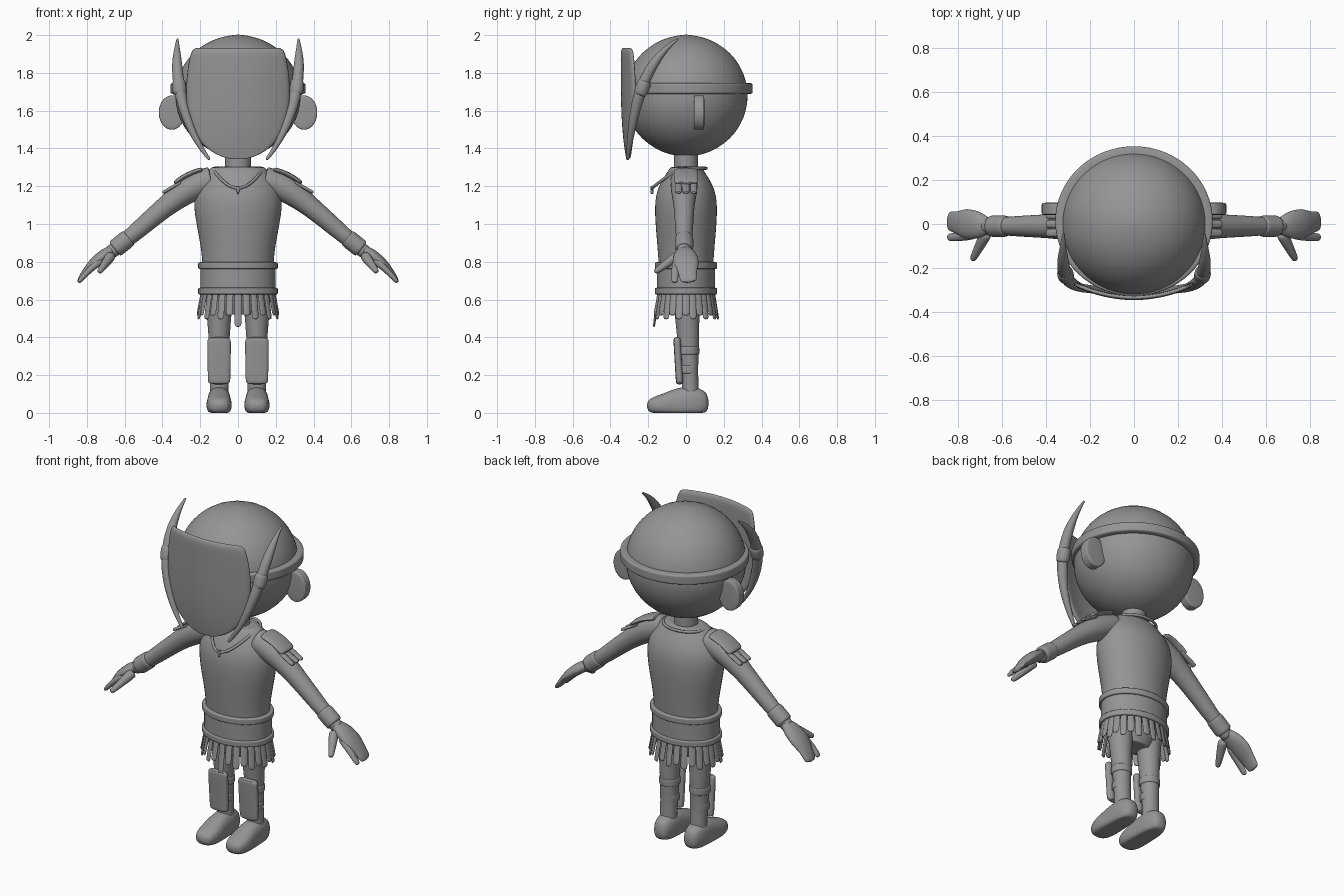
import bpy, bmesh, math
from mathutils import Vector

cube = bpy.data.objects.get("Cube")
if cube:
    bpy.data.objects.remove(cube, do_unlink=True)

grey = bpy.data.materials.new("plain grey")
grey.use_nodes = True
colour = (.3, .3, .3, 1)
grey.diffuse_color = colour
grey.node_tree.nodes["Principled BSDF"].inputs["Base Color"].default_value = colour

X_AXIS, Y_AXIS, Z_AXIS = Vector((1, 0, 0)), Vector((0, 1, 0)), Vector((0, 0, 1))


def finish(name, mesh_builder, mirrored=False, thickness=0):
    """Turn a bmesh into a smoothly shaded object."""
    bmesh.ops.recalc_face_normals(mesh_builder, faces=mesh_builder.faces)
    mesh = bpy.data.meshes.new(name)
    mesh_builder.to_mesh(mesh)
    mesh_builder.free()
    mesh.materials.append(grey)
    part = bpy.data.objects.new(name, mesh)
    bpy.context.collection.objects.link(part)
    if thickness:
        solid = part.modifiers.new("thickness", "SOLIDIFY")
        solid.thickness, solid.offset = thickness, 0
    part.modifiers.new("rounding", "SUBSURF").levels = 1
    part.modifiers["rounding"].render_levels = 1
    if mirrored:
        part.modifiers.new("other side", "MIRROR").use_mirror_merge = False
    bpy.ops.object.select_all(action="DESELECT")
    part.select_set(True)
    bpy.context.view_layer.objects.active = part
    bpy.ops.object.shade_smooth_by_angle(angle=math.radians(50))


def bezier(*controls):
    """Path through any number of control points."""
    def path(t):
        points = [Vector(point) for point in controls]
        while len(points) > 1:
            points = [a.lerp(b, t) for a, b in zip(points, points[1:])]
        return points[0]
    return path


def blend(stops, t):
    """Value at t from one number or from evenly spaced stops."""
    if not isinstance(stops, tuple):
        return stops
    place = t * (len(stops) - 1)
    index = min(int(place), len(stops) - 2)
    return stops[index] + (stops[index + 1] - stops[index]) * (place - index)


def sweep(name, path, width, depth=None, side=X_AXIS, blunt=0, square=1,
          steps=12, sides=16, mirrored=False):
    """Loft ovals along a path; blunt rounds the ends, square flattens the ovals."""
    builder = bmesh.new()
    rings = []
    for step in range(steps + 1):
        t = (1 - math.cos(math.pi * step / steps)) / 2
        forward = (path(t + .01) - path(t - .01)).normalized()
        across = (side - forward * side.dot(forward)).normalized()
        outward = forward.cross(across)
        fullness = 1
        if blunt:
            fullness = max(.02, (1 - abs(2 * t - 1) ** blunt) ** (1 / blunt))
        half_width = blend(width, t) * fullness
        half_depth = blend(width if depth is None else depth, t) * fullness
        ring = []
        for corner in range(sides):
            angle = math.tau * corner / sides
            u, v = (math.copysign(abs(f) ** square, f) for f in (math.cos(angle), math.sin(angle)))
            spot = path(t) + across * half_width * u + outward * half_depth * v
            spot.z = max(spot.z, 0)
            ring.append(builder.verts.new(spot))
        rings.append(ring)
    for lower, upper in zip(rings, rings[1:]):
        for corner in range(sides):
            following = (corner + 1) % sides
            builder.faces.new((lower[corner], lower[following], upper[following], upper[corner]))
    builder.faces.new(rings[0])
    builder.faces.new(rings[-1])
    finish(name, builder, mirrored)


def upright(name, bottom, top, width, depth=None, x=0, y=0, **options):
    """Vertical sweep."""
    sweep(name, bezier((x, y, bottom), (x, y, top)), width, depth, **options)


def pair(name, path, width, depth=None, **options):
    """Sweep on the left, mirrored to the right."""
    sweep(name, path, width, depth, mirrored=True, **options)


# Head, headband and neck
upright("head", 1.355, 2.003, .338, .332, blunt=2, sides=32)
upright("headband", 1.685, 1.75, .36, .342, y=.013, blunt=12, sides=32)
upright("neck", 1.22, 1.42, .07, .065)

# Curved face mask: wide at the brow, narrowing to the chin
builder = bmesh.new()
rows, columns = 14, 12
grid = []
for row in range(rows + 1):
    t = math.sin(math.pi / 2 * row / rows)
    half_width = .285 * (1 - .15 * (1 - t) ** 4) * math.sqrt(1.01 - t ** 4)
    line = []
    for column in range(columns + 1):
        x = half_width * (2 * column / columns - 1)
        line.append(builder.verts.new((x, .85 * x * x + .03 * t ** 4 - .335, 1.935 - .59 * t)))
    grid.append(line)
for upper, lower in zip(grid, grid[1:]):
    for column in range(columns):
        builder.faces.new((upper[column], upper[column + 1], lower[column + 1], lower[column]))
finish("face_mask", builder, thickness=.022)

# Torso
upright("torso", .7, 1.305, (.19, .19, .21, .235, .235, .14), (.14, .148, .158, .168, .16, .08), sides=24)


# Neckline cord dipping to a point at the chest, with a pendant
def neckline(t):
    angle = math.tau * t
    dip = max(0, math.cos(angle)) ** 2
    return Vector((.135 * math.sin(angle), -.11 * math.cos(angle) - .07 * dip, 1.295 - .105 * dip))


sweep("neckline", neckline, .009, side=Z_AXIS, steps=24, sides=8)
upright("pendant", 1.16, 1.2, (.004, .018), .008, y=-.18, sides=8)

# Belt with rolled rims
upright("belt", .62, .8, .2, .155, blunt=20, sides=32)
for rim in (.645, .78):
    upright("belt_rim", rim - .02, rim + .02, .212, .165, blunt=12, sides=32)

# Skirt of hanging strips, longest at the front, over the hips
strip_count = 28
for strip in range(strip_count):
    angle = math.tau * strip / strip_count
    sine, cosine = math.sin(angle), math.cos(angle)
    length = (.19 if strip == 0 else .15) - .02 * (strip % 2)
    sweep("skirt_strip", bezier((.19 * sine, -.145 * cosine, .645), (.214 * sine, -.17 * cosine, .645 - length)),
          .021, .007, side=Vector((cosine, sine, 0)), blunt=6, sides=8)
upright("hips", .52, .66, (.1, .18), (.07, .13))

# Horns beside the mask, each held by a collar
pair("horns", bezier((.32, -.04, 1.98), (.33, -.26, 1.84), (.33, -.28, 1.56), (.15, -.31, 1.34)),
     (.005, .028, .032, .022, .008))
pair("horn_collars", bezier((.315, -.215, 1.765), (.307, -.245, 1.68)), .038, blunt=4)

# Flat round ears
pair("ears", bezier((.35, .04, 1.59), (.35, .098, 1.59)), .07, .092, blunt=12, sides=24)

# Arms and wrist cuffs
pair("arms", bezier((.14, -.01, 1.23), (.3, -.01, 1.2), (.45, -.01, 1.02), (.68, -.01, .845)),
     (.075, .072, .056, .048, .036), side=Y_AXIS)
pair("wrist_cuffs", bezier((.575, -.01, .93), (.655, -.01, .865)), .05, side=Y_AXIS, blunt=8)

# Mitten hands with separate index fingers and thumbs
pair("hands", bezier((.65, -.01, .87), (.78, 0, .8), (.845, .015, .69)),
     (.035, .065, .07, .05, .045), (.028, .034, .03, .02, .012), side=Y_AXIS, blunt=8)
pair("index_fingers", bezier((.72, -.045, .81), (.79, -.06, .76), (.845, -.06, .69)),
     (.024, .018), (.022, .012), side=Y_AXIS, blunt=6)
pair("thumbs", bezier((.67, -.04, .835), (.735, -.165, .745)), (.03, .015), blunt=6)

# Shoulder plates with three short straps each
pair("shoulder_plates", bezier((.185, 0, 1.287), (.27, 0, 1.27), (.335, 0, 1.213)),
     .065, .015, side=Y_AXIS, blunt=8)
for y in (-.04, 0, .04):
    pair("shoulder_straps", bezier((.3, y, 1.222), (.4, y, 1.165)), .018, .009, side=Y_AXIS, blunt=8)

# Legs, calf straps and shin guards
pair("legs", bezier((.1, 0, .66), (.1, .025, .08)), (.08, .066, .055, .05, .05), (.085, .066, .058, .046, .045))
for height, radius in ((.33, .06), (.23, .054)):
    upright("calf_straps", height - .024, height + .024, radius, x=.1, y=.012, blunt=8, mirrored=True)
pair("shin_guards", bezier((.1, -.033, .15), (.1, -.048, .402)), (.06, .064), .02, blunt=12, square=.6)

# Shoes, cut flat at the sole
pair("shoes", bezier((.1, .12, .06), (.1, -.207, .035)), (.055, .063, .064, .07, .065),
     (.07, .09, .085, .06, .045), blunt=4, square=.8)
